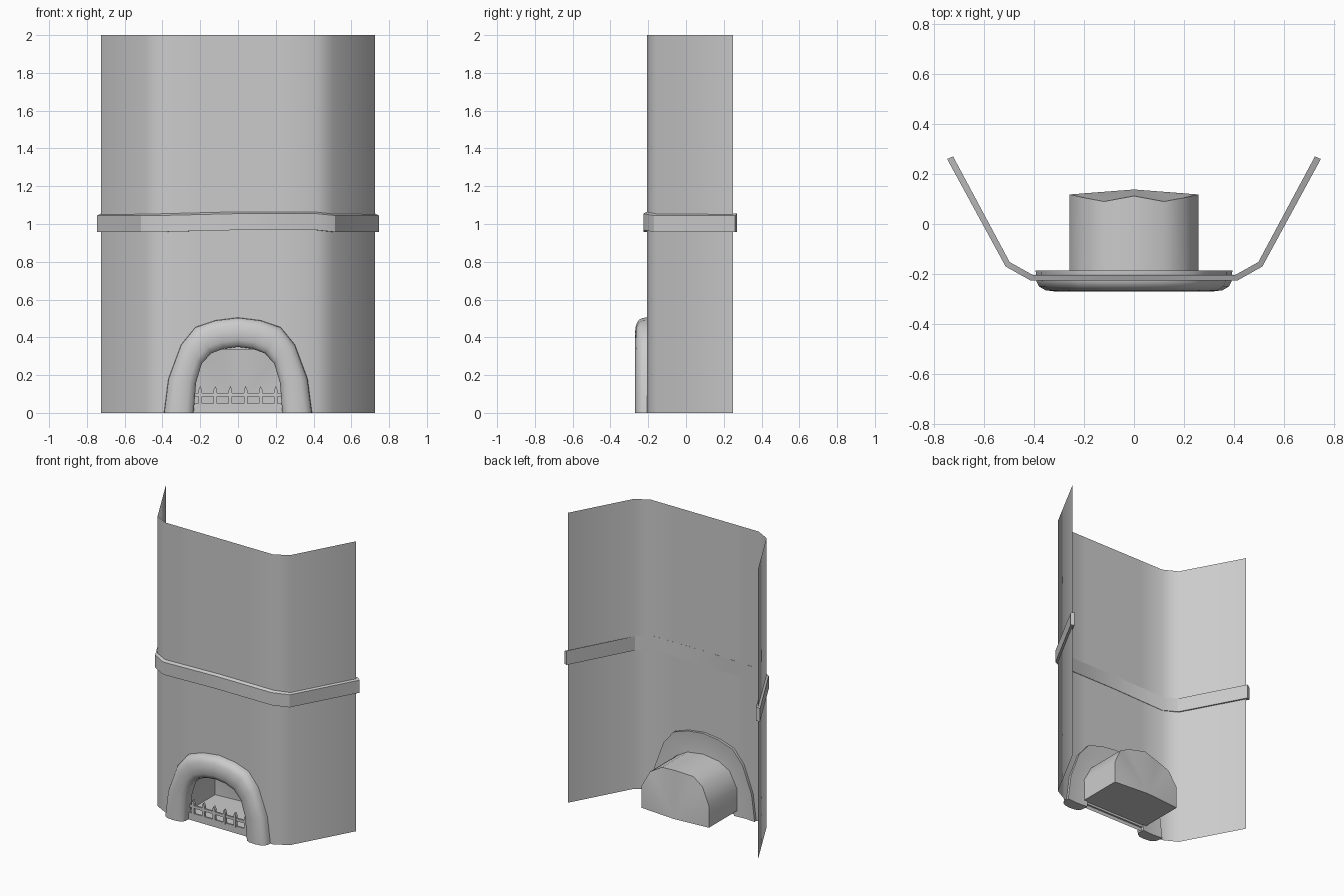
import bpy, math

if "Cube" in bpy.data.objects:
    bpy.data.objects.remove(bpy.data.objects["Cube"])


def make(name, verts, faces, angle=45):
    me = bpy.data.meshes.new(name)
    me.from_pydata(verts, [], faces)
    ob = bpy.data.objects.new(name, me)
    bpy.context.collection.objects.link(ob)
    bpy.ops.object.select_all(action='DESELECT')
    ob.select_set(True)
    bpy.context.view_layer.objects.active = ob
    bpy.ops.object.mode_set(mode='EDIT')
    bpy.ops.mesh.select_all(action='SELECT')
    bpy.ops.mesh.normals_make_consistent(inside=False)
    bpy.ops.object.mode_set(mode='OBJECT')
    bpy.ops.object.shade_smooth_by_angle(angle=math.radians(angle))
    return ob


def mirrored(half):
    # half runs from +x towards the centre; the first item of each point is x
    left = [(-p[0],) + tuple(p[1:]) for p in reversed(half) if p[0] > 0]
    return list(half) + left


def loft(rings, closed):
    n = len(rings[0])
    verts = [v for r in rings for v in r]
    faces = []
    for i in range(len(rings) - 1):
        for j in range(n if closed else n - 1):
            k = (j + 1) % n
            faces.append((i*n + j, i*n + k, (i+1)*n + k, (i+1)*n + j))
    return verts, faces


# Wall: thin folded sheet with a hole behind the fireplace
profile = mirrored([(0.725, 0.25), (0.505, -0.155), (0.41, -0.206), (0.23, -0.206)])
levels = [0, 0.045, 0.335, 2]
v, f = loft([[(x, y, z) for z in levels] for x, y in profile], False)
hole = 3 * (len(levels) - 1) + 1
f.pop(hole)
wall = make("wall", v, f)

# Band around the wall
outer = [(0.747, 0.26), (0.513, -0.17), (0.413, -0.226), (0, -0.226)]
inner = [(0.723, 0.27), (0.497, -0.152), (0.406, -0.203), (0, -0.203)]
lift = [0, 0, 0.01, 0.01, 0, 0, 0]
rings = []
for (ox, oy), (ix, iy), dz in zip(mirrored(outer), mirrored(inner), lift):
    rings.append([(ox, oy, 0.958 + dz), (ox, oy, 1.045 + dz),
                  (ix, iy, 1.056 + dz), (ix, iy, 0.958 + dz)])
v, f = loft(rings, True)
f += [(0, 1, 2, 3), tuple(range(len(v) - 4, len(v)))]
make("wall_band", v, f, 30)

# Rounded arch surround: section swept between outer and inner outlines
arch = mirrored([(0.39, 0, 0.235, 0), (0.367, 0.18, 0.222, 0.16),
                 (0.30, 0.36, 0.192, 0.26), (0.225, 0.452, 0.142, 0.315),
                 (0.12, 0.488, 0.075, 0.34), (0, 0.503, 0, 0.349)])
# the left half needs its inner x flipped as well
arch = [(a, b, math.copysign(c, a), d) for a, b, c, d in arch]
section = [(0, -0.186), (0, -0.235), (0.07, -0.254), (0.24, -0.267), (0.5, -0.270),
           (0.76, -0.265), (0.93, -0.25), (1, -0.23), (1.02, -0.186), (0.5, -0.192)]
rings = [[(ix + (ox - ix)*t, y, iz + (oz - iz)*t) for t, y in section]
         for ox, oz, ix, iz in arch]
v, f = loft(rings, True)
n = len(section)
f += [tuple(range(n)), tuple(range(len(v) - n, len(v)))]
make("arch_surround", v, f, 50)

# Firebox behind the opening: arched tunnel with floor and leaning back
mouth = mirrored([(0.258, 0.04), (0.257, 0.19), (0.20, 0.30), (0.12, 0.345), (0, 0.362)])
back_y = mirrored([(0.258, 0.118), (0.257, 0.118), (0.20, 0.105), (0.12, 0.09), (0, 0.112)])
front = [(x, -0.2, z) for x, z in mouth]
back = [(x, y, z) for (x, z), (_, y) in zip(mouth, back_y)]
v, f = loft([front, back], True)
n = len(mouth)
c = len(v)
v.append((0, 0.138, 0.04))
f = [q for q in f if not (0 in q and n - 1 in q)]
f.append((0, n - 1, 2*n - 1, c, n))
f += [(c, n + i, n + i + 1) for i in range(n - 1)]
make("firebox", v, f, 40)


# Grate: two rails and six pointed bars
def box(name, x0, x1, z0, z1, tip=0, d=0.009, y=-0.2):
    m = (x0 + x1) / 2
    pts = [(x0, z0), (x1, z0), (x1, z1)]
    if tip:
        pts.append((m, z1 + tip))
    pts.append((x0, z1))
    v, f = loft([[(x, y + s, z) for x, z in pts] for s in (-d, d)], True)
    n = len(pts)
    f += [tuple(range(n)), tuple(range(n, 2*n))]
    make(name, v, f, 20)


for z0, z1 in ((0.025, 0.05), (0.086, 0.105)):
    box("grate_rail", -0.232, 0.232, z0, z1, d=0.006)
for i in range(6):
    x = -0.2 + i * 0.08
    box("grate_bar", x - 0.009, x + 0.009, 0.04, 0.122, 0.02)
